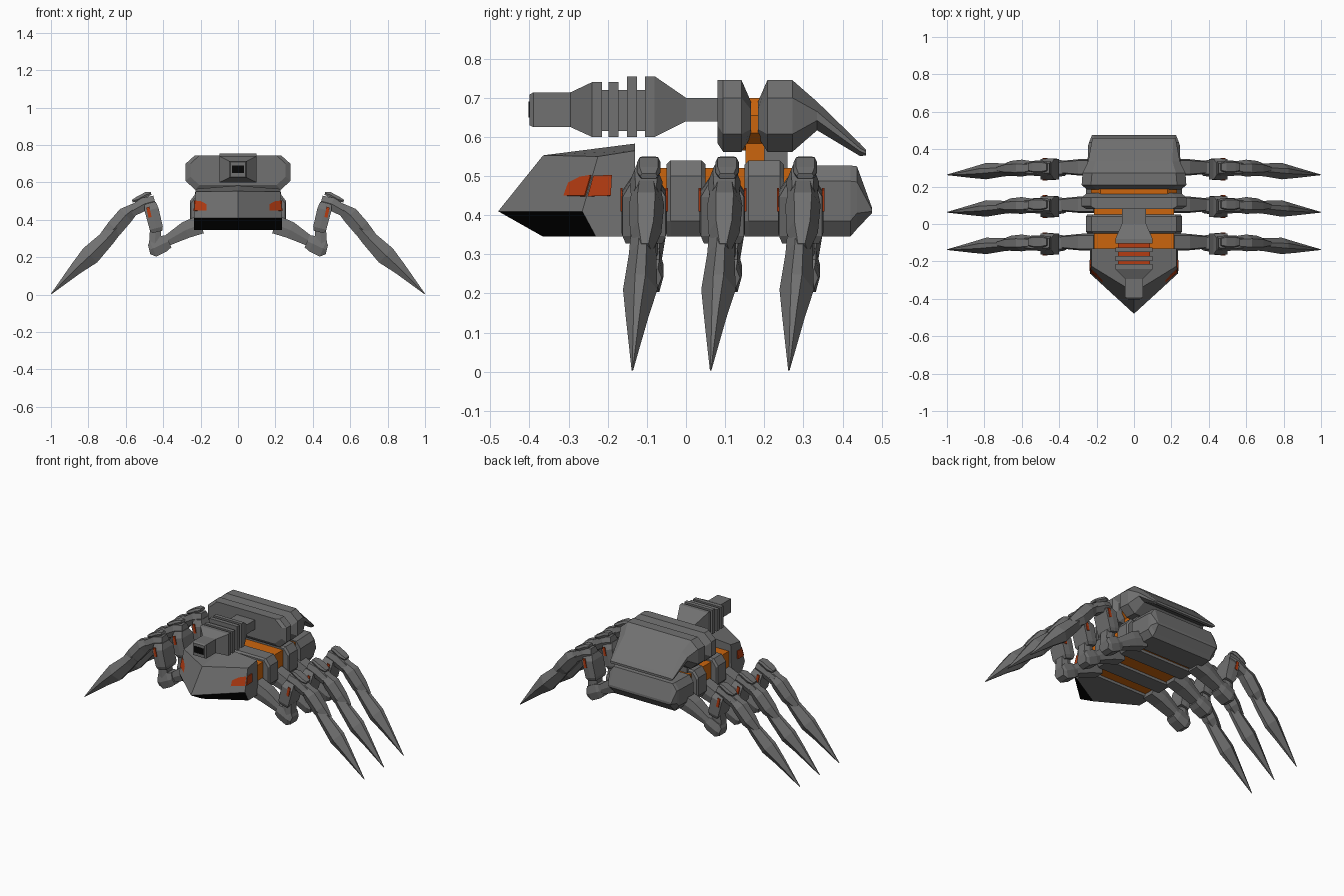
import bpy, bmesh, math
from mathutils import Vector

if "Cube" in bpy.data.objects:
    bpy.data.objects.remove(bpy.data.objects["Cube"])


def material(name, r, g, b):
    m = bpy.data.materials.new(name)
    m.diffuse_color = (r, g, b, 1)
    m.use_nodes = True
    m.node_tree.nodes["Principled BSDF"].inputs["Base Color"].default_value = m.diffuse_color
    return m


GREY = material("armour grey", .165, .165, .165)
ORANGE = material("core orange", .60, .13, .004)
RED = material("lens red", .46, .045, .006)
BLACK = material("black", .002, .002, .002)


def finish(name, bm, mats, mirror=False, rule=None):
    bmesh.ops.recalc_face_normals(bm, faces=bm.faces)
    if rule:
        for f in bm.faces:
            f.material_index = rule(f)
    me = bpy.data.meshes.new(name)
    bm.to_mesh(me)
    bm.free()
    for m in mats:
        me.materials.append(m)
    ob = bpy.data.objects.new(name, me)
    bpy.context.collection.objects.link(ob)
    if mirror:
        mod = ob.modifiers.new("mirror", 'MIRROR')
        mod.use_mirror_merge = False
    return ob


def loft(name, rings, mats, mirror=False, rule=None):
    """Skin closed rings of equal size and cap both ends."""
    bm = bmesh.new()
    rows = [[bm.verts.new(p) for p in ring] for ring in rings]
    n = len(rows[0])
    for a, b in zip(rows, rows[1:]):
        for i in range(n):
            j = (i + 1) % n
            bm.faces.new((a[i], a[j], b[j], b[i]))
    bm.faces.new(rows[0])
    bm.faces.new(rows[-1])
    return finish(name, bm, mats, mirror, rule)


def rect(y, hw, z0, z1):
    return [(-hw, y, z0), (hw, y, z0), (hw, y, z1), (-hw, y, z1)]


def octo(y, hw, z0, z1, cx=.05, cz=.045):
    return [(-hw + cx, y, z0), (hw - cx, y, z0), (hw, y, z0 + cz), (hw, y, z1 - cz),
            (hw - cx, y, z1), (-hw + cx, y, z1), (-hw, y, z1 - cz), (-hw, y, z0 + cz)]


def limb(name, y, stations, mats=(GREY,), flat=.55, rule=None):
    """Six-sided limb; each station is x, z, y shift, half thickness, half breadth."""
    rings = []
    for i, (x, z, dy, t, w) in enumerate(stations):
        p, q = stations[max(i - 1, 0)], stations[min(i + 1, len(stations) - 1)]
        d = Vector((q[0] - p[0], 0, q[1] - p[1])).normalized()
        n = Vector((-d.z, 0, d.x))
        c = Vector((x, y + dy, z))
        rings.append([c + n * (t * a) + Vector((0, w * b, 0)) for a, b in
                      ((1, flat), (0, 1), (-1, flat), (-1, -flat), (0, -1), (1, -flat))])
    return loft(name, rings, mats, True, rule)


def plate(name, corners, uvs, mat, lift=.004):
    """Thin plate laid on a four-cornered face."""
    a, b, c, d = [Vector(p) for p in corners]
    n = (b - a).cross(d - a).normalized()
    pts = [(a * (1 - u) + b * u) * (1 - v) + (d * (1 - u) + c * u) * v for u, v in uvs]
    loft(name, [[p - n * .003 for p in pts], [p + n * lift for p in pts]], (mat,), True)


# Head: pointed wedge with a black chin
bm = bmesh.new()
half = {"nose": (0, -.48, .41), "brow": (0, -.365, .553), "chin": (0, -.365, .345),
        "crown": (0, -.13, .583), "base": (0, -.13, .345),
        "cheek": (.235, -.265, .41), "temple": (.228, -.225, .55), "jaw": (.235, -.23, .345),
        "ear": (.228, -.13, .565), "heel": (.235, -.13, .345)}
panels = (("nose", "cheek", "temple", "brow"), ("chin", "jaw", "cheek", "nose"),
          ("cheek", "jaw", "heel", "ear", "temple"), ("brow", "temple", "ear", "crown"),
          ("chin", "base", "heel", "jaw"), ("crown", "ear", "heel", "base"))
for side in (1, -1):
    v = {k: bm.verts.new((p[0] * side, p[1], p[2])) for k, p in half.items()}
    for p in panels:
        bm.faces.new([v[k] for k in p])
bmesh.ops.remove_doubles(bm, verts=bm.verts, dist=.0005)
finish("head", bm, (GREY, BLACK),
       rule=lambda f: int(f.calc_center_median().z < .40 and f.normal.y < -.3))

# Eyes: front lens plus the piece wrapping round the side
front = [half[k] for k in ("nose", "cheek", "temple", "brow")]
plate("eye_front", front, ((.27, .27), (.985, .27), (.985, .65), (.17, .47)), RED)
side = [half["cheek"], (.235, -.13, .41), half["ear"], half["temple"]]
plate("eye_side", side, ((.02, .27), (.5, .27), (.46, .63), (.02, .65)), RED)

# Body: orange core with grey ribs and tail block
loft("body_core", [rect(-.14, .215, .362, .52), rect(.31, .215, .362, .52)], (ORANGE,))
for i, y in enumerate((0, .2)):
    loft(f"body_rib_{i + 1}", [octo(y - .05, .25, .345, .53, .03, .04),
                               octo(y - .04, .257, .345, .54, .03, .04),
                               octo(y + .04, .257, .345, .54, .03, .04),
                               octo(y + .05, .25, .345, .53, .03, .04)], (GREY,))
loft("tail_block", [octo(.28, .25, .345, .527, .03, .04), octo(.42, .245, .345, .527, .03, .04),
                    octo(.437, .24, .365, .525, .03, .04), octo(.475, .225, .405, .42, .01, .005)],
     (GREY,))

# Raised shell: orange core and post clamped between two armour halves
loft("shell_core", [octo(.12, .23, .565, .70), octo(.235, .23, .565, .70)], (ORANGE,))
loft("shell_post", [rect(.152, .20, .50, .60), rect(.20, .20, .50, .60)], (ORANGE,))
loft("shell_mount", [rect(.20, .19, .50, .60), rect(.26, .19, .50, .60)], (GREY,))
loft("shell_front", [octo(.08, .255, .585, .745), octo(.095, .28, .562, .745),
                     octo(.142, .28, .562, .745), octo(.166, .25, .60, .69, .05, .02)], (GREY,))
loft("shell_rear", [octo(.184, .25, .60, .69, .05, .02), octo(.208, .28, .562, .745),
                    octo(.272, .275, .562, .745), octo(.335, .245, .617, .69, .04, .025),
                    octo(.445, .225, .551, .583, .015, .012),
                    octo(.46, .222, .553, .567, .01, .004)], (GREY,))

# Cannon: shaft, flare, ribs, muzzle
loft("cannon_shaft", [rect(-.01, .065, .64, .70), rect(.09, .065, .64, .70)], (GREY,))
loft("cannon_flare", [rect(-.105, .1, .60, .755), rect(-.08, .1, .60, .755),
                      rect(0, .065, .64, .70)], (GREY,))
loft("cannon_core", [rect(-.22, .085, .615, .72), rect(-.10, .085, .615, .72)], (GREY, RED),
     rule=lambda f: int(f.normal.z > .9))
for i, (y, top) in enumerate(((-.185, .74), (-.138, .755))):
    loft(f"cannon_rib_{i + 1}", [rect(y - .013, .1, .60, top), rect(y + .013, .1, .60, top)],
         (GREY,))
loft("cannon_muzzle", [rect(-.40, .040, .63, .708), rect(-.39, .047, .625, .714),
                       rect(-.295, .047, .625, .714), rect(-.24, .1, .60, .74),
                       rect(-.215, .1, .60, .74)], (GREY,))
loft("cannon_bore", [rect(-.403, .033, .65, .69), rect(-.396, .033, .65, .69)], (BLACK,))

# Three pairs of legs
for i, y in enumerate((-.107, .093, .293)):
    n = i + 1
    limb(f"hip_{n}", y, ((.20, .375, .01, .05, .045), (.28, .345, .01, .045, .045),
                         (.385, .285, .01, .028, .035)), flat=.8)
    limb(f"lower_joint_{n}", y, ((.37, .285, .005, .035, .04), (.40, .272, .005, .045, .045),
                                 (.455, .245, .005, .045, .045), (.475, .24, .005, .025, .04)),
         flat=.75)
    limb(f"thigh_link_{n}", y, ((.445, .25, 0, .032, .035), (.44, .36, 0, .03, .035)), flat=.8)
    # Thigh block with red inlay on both flanks
    limb(f"thigh_block_{n}", y, ((.432, .335, 0, .028, .05), (.437, .355, 0, .036, .058),
                                 (.462, .455, 0, .038, .058), (.47, .49, 0, .03, .035)), flat=.95)
    for s, tag in ((-1, "front"), (1, "back")):
        w = y + s * .055
        xz = ((.462, .415), (.478, .41), (.490, .465), (.474, .47))
        loft(f"thigh_inlay_{tag}_{n}", [[(a, w, b) for a, b in xz],
                                        [(a, w + s * .006, b) for a, b in xz]], (RED,), True)
    # Knee, cap, shin guard and blade
    limb(f"knee_{n}", y, ((.445, .50, .005, .03, .035), (.50, .485, .005, .035, .042),
                          (.57, .445, .005, .03, .038)), flat=.7)
    limb(f"knee_cap_{n}", y, ((.465, .542, .012, .008, .022), (.49, .535, .012, .014, .03),
                              (.535, .51, .012, .015, .03), (.565, .50, .012, .007, .022)),
         flat=.8)
    limb(f"shin_guard_{n}", y, ((.535, .475, .006, .022, .035), (.60, .425, .006, .045, .045),
                                (.66, .355, .004, .045, .04), (.715, .305, .002, .03, .018)),
         flat=.5)
    limb(f"shin_blade_{n}", y, ((.61, .40, 0, .03, .03), (.70, .30, -.004, .042, .035),
                                (.79, .21, -.010, .053, .044), (.865, .14, -.018, .034, .029),
                                (.998, .004, -.030, .002, .002)), flat=.3)
